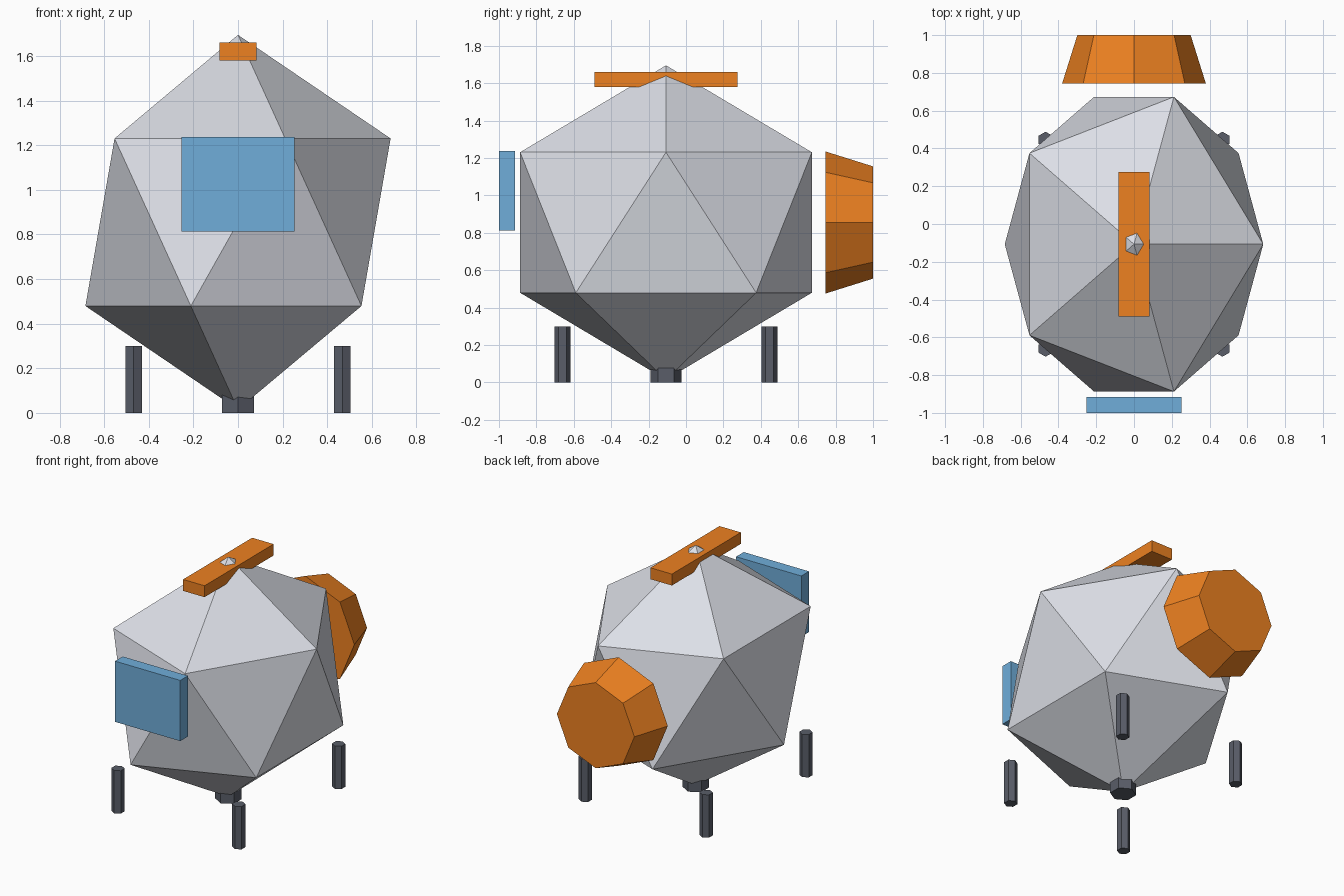
import bpy
from math import pi

if "Cube" in bpy.data.objects:
    bpy.data.objects.remove(bpy.data.objects["Cube"])

CY = -0.107   # body centre in y
CZ = 0.855    # body centre in z


def material(name, rgb):
    m = bpy.data.materials.new(name)
    m.diffuse_color = (*rgb, 1)
    m.use_nodes = True
    m.node_tree.nodes["Principled BSDF"].inputs["Base Color"].default_value = m.diffuse_color
    return m


shell = material("pale_grey", (0.72, 0.74, 0.80))
dark = material("dark_grey", (0.10, 0.11, 0.14))
orange = material("orange", (0.85, 0.22, 0.015))
blue = material("blue", (0.16, 0.42, 0.70))


def finish(name, mat):
    ob = bpy.context.object
    ob.name = name
    ob.data.materials.append(mat)
    return ob


def box(name, size, loc, mat):
    bpy.ops.mesh.primitive_cube_add(size=1, location=loc)
    finish(name, mat).scale = size


def post(name, radius, height, x, y):
    bpy.ops.mesh.primitive_cylinder_add(
        vertices=6, radius=radius, depth=height, location=(x, y, height / 2))
    finish(name, dark)


# faceted body
bpy.ops.mesh.primitive_ico_sphere_add(subdivisions=1, radius=1, location=(0, CY, CZ))
finish("body", shell).scale = (0.765, 0.917, 0.84)

# front window and top bar
box("window", (0.505, 0.085, 0.425), (0, -0.9575, 1.025), blue)
box("top_bar", (0.166, 0.764, 0.08), (0, CY, 1.62), orange)

# tapered eight-sided rear nozzle, narrow end facing back
bpy.ops.mesh.primitive_cone_add(
    vertices=8, radius1=0.38, radius2=0.30, depth=0.255,
    location=(0, 0.8725, CZ), rotation=(-pi / 2, 0, 0))
finish("rear_nozzle", orange)

# four corner legs and the central foot
for side, x in (("left", -0.468), ("right", 0.468)):
    for end, dy in (("front", -0.553), ("rear", 0.553)):
        post(f"{end}_{side}_leg", 0.0425, 0.30, x, CY + dy)
post("centre_foot", 0.084, 0.10, 0, CY)
